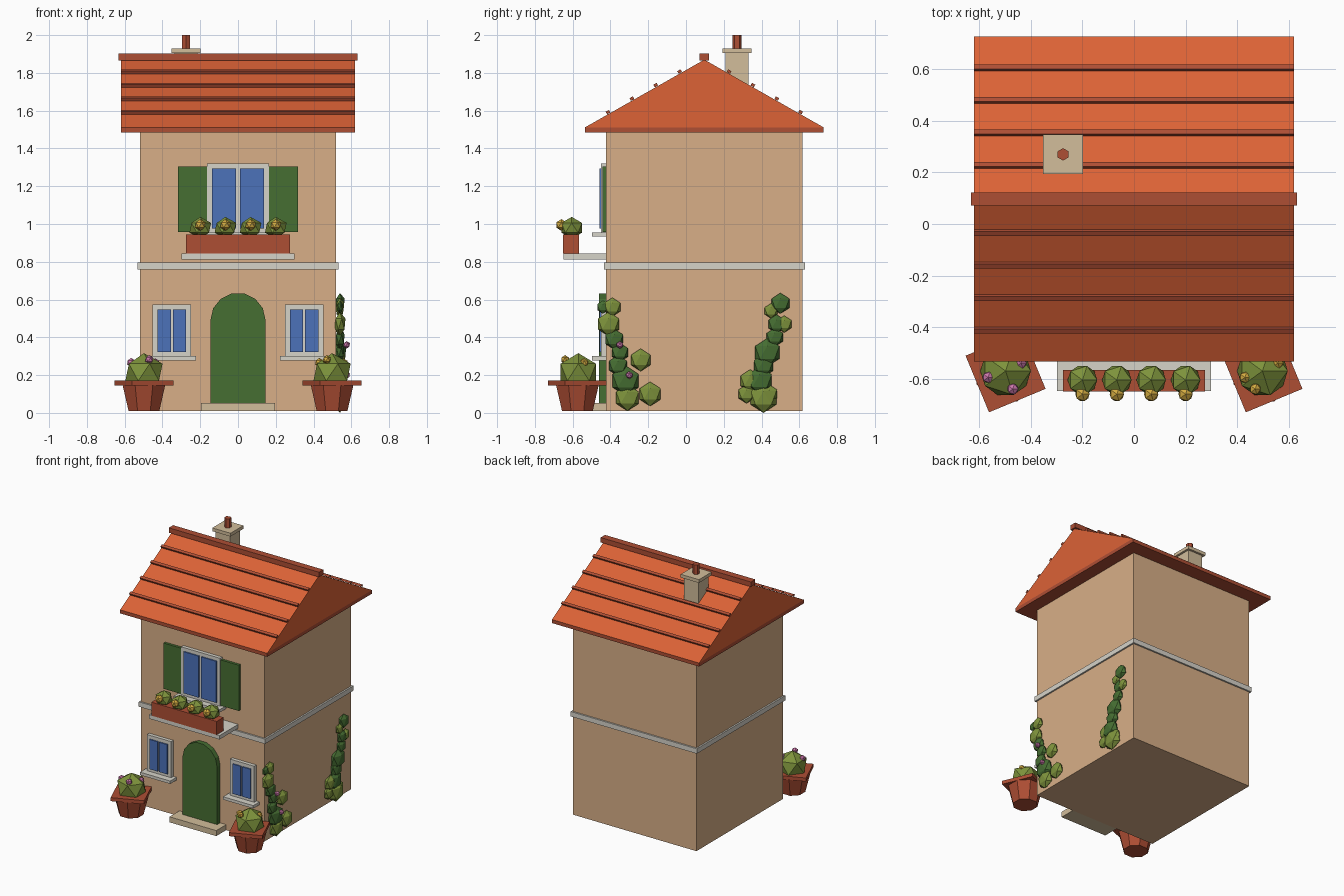
import bpy, bmesh, math
from mathutils import Matrix, Vector

cube = bpy.data.objects.get("Cube")
if cube:
    bpy.data.objects.remove(cube, do_unlink=True)


# ---------- materials ----------
def linear(c):
    c /= 255
    return c / 12.92 if c <= 0.04045 else ((c + 0.055) / 1.055) ** 2.4


def material(name, *rgb):
    m = bpy.data.materials.new(name)
    m.use_nodes = True
    colour = [linear(c) for c in rgb] + [1]
    m.diffuse_color = colour
    m.node_tree.nodes["Principled BSDF"].inputs["Base Color"].default_value = colour
    return m


plaster = material("tan plaster", 216, 175, 135)
tile = material("orange roof tile", 220, 98, 54)
terracotta = material("dark terracotta", 174, 78, 52)
trim = material("pale grey trim", 214, 211, 201)
stone = material("beige stone", 210, 189, 155)
green = material("dark green", 70, 110, 50)
leaf = material("olive leaf", 126, 147, 60)
glass = material("blue glass", 76, 114, 186)
yellow = material("yellow petal", 212, 172, 65)
pink = material("pink petal", 205, 120, 172)


# ---------- shape helpers ----------
def finish(name, bm, mat):
    bmesh.ops.recalc_face_normals(bm, faces=bm.faces)
    mesh = bpy.data.meshes.new(name)
    bm.to_mesh(mesh)
    bm.free()
    mesh.materials.append(mat)
    obj = bpy.data.objects.new(name, mesh)
    bpy.context.collection.objects.link(obj)
    return obj


def box(name, mat, x, y, z, tilt=0):
    """Box between the given (low, high) limits, tilted about x."""
    limits = (x, y, z)
    centre = Vector([(a + b) / 2 for a, b in limits])
    size = [b - a for a, b in limits] + [1]
    bm = bmesh.new()
    turn = Matrix.Rotation(tilt, 4, "X")
    bmesh.ops.create_cube(bm, size=1, matrix=Matrix.Translation(centre) @ turn @ Matrix.Diagonal(size))
    return finish(name, bm, mat)


def prism(name, mat, points, depth):
    """Closed outline pushed along a depth vector."""
    bm = bmesh.new()
    face = bm.faces.new([bm.verts.new(p) for p in points])
    moved = bmesh.ops.extrude_face_region(bm, geom=[face], use_keep_orig=True)["geom"]
    verts = [g for g in moved if isinstance(g, bmesh.types.BMVert)]
    bmesh.ops.translate(bm, verts=verts, vec=depth)
    return finish(name, bm, mat)


def drum(name, mat, x, y, z, sides, low, high, turn=0):
    """Straight or tapered drum between two heights."""
    bm = bmesh.new()
    place = Matrix.Translation((x, y, sum(z) / 2)) @ Matrix.Rotation(turn, 4, "Z")
    bmesh.ops.create_cone(bm, cap_ends=True, segments=sides, radius1=low, radius2=high,
                          depth=z[1] - z[0], matrix=place)
    return finish(name, bm, mat)


def blob(name, mat, place, radius, stretch=(1, 1, 1)):
    """Low-poly ball for leaves and petals."""
    bm = bmesh.new()
    bmesh.ops.create_icosphere(bm, subdivisions=1, radius=radius,
                               matrix=Matrix.Translation(place) @ Matrix.Diagonal((*stretch, 1)))
    return finish(name, bm, mat)


def around(middle, half):
    return (middle - half, middle + half)


# ---------- house body ----------
mid = 0.097
wall = mid - 0.52
box("house_walls", plaster, around(0, 0.52), around(mid, 0.52), (0.01, 1.49))
box("floor_band", trim, around(0, 0.532), around(mid, 0.532), (0.76, 0.797))

# ---------- roof ----------
half, eave, apex = 0.631, 0.0, 1.87
eave = 1.512
box("roof_eaves", terracotta, around(0, 0.62), around(mid, half), (1.485, eave))
prism("roof_gable", tile,
      [(-0.62, mid - half, eave), (-0.62, mid + half, eave), (-0.62, mid, apex)],
      (1.24, 0, 0))
box("roof_ridge", terracotta, around(0, 0.633), around(mid, 0.026), (1.865, 1.902))
slope = math.atan2(apex - eave, half)
for side, label in ((-1, "front"), (1, "back")):
    for row in range(1, 5):
        out = half * row / 5
        y = mid + side * (out + 0.01 * math.sin(slope))
        z = apex - out * math.tan(slope) + 0.01 * math.cos(slope)
        box(f"{label}_tile_rib", terracotta, around(0, 0.62), around(y, 0.01),
            around(z, 0.008), -side * slope)

# ---------- chimney ----------
chimney = (-0.275, 0.27)
box("chimney_stack", stone, around(chimney[0], 0.061), around(chimney[1], 0.061), (1.6, 1.905))
box("chimney_cap", stone, around(chimney[0], 0.077), around(chimney[1], 0.077), (1.905, 1.93))
drum("chimney_flue", terracotta, *chimney, (1.93, 2.0), 6, 0.024, 0.024)


# ---------- windows ----------
def window(name, x, width, low, high, border, bar, ledge):
    box(name + "_frame", trim, around(x, width), (wall - 0.027, wall), (low, high))
    pane = (width - border - bar) / 2
    for side in (-1, 1):
        box(name + "_pane", glass, around(x + side * (bar + pane), pane),
            (wall - 0.036, wall - 0.02), (low + 0.022, high - border))
    box(name + "_sill", trim, around(x, width + ledge), (wall - 0.075, wall), (low - 0.022, low))


for side, label in ((-1, "right"), (1, "left")):
    window(label + "_lower_window", side * 0.35, 0.102, 0.3, 0.575, 0.027, 0.006, 0.025)
    box(label + "_shutter", green, around(side * 0.24, 0.077),
        (wall - 0.02, wall), (0.957, 1.305))
window("upper_window", 0, 0.164, 0.955, 1.32, 0.027, 0.011, 0.03)

# ---------- door and step ----------
arch = [(0.146 * math.cos(math.pi * i / 7), 0.49 + 0.146 * math.sin(math.pi * i / 7))
        for i in range(8)]
outline = [(-0.146, 0.03), (0.146, 0.03)] + arch
prism("front_door", green, [(x, wall, z) for x, z in outline], (0, -0.037, 0))
box("door_step", stone, around(0, 0.197), (wall - 0.12, wall), (0.01, 0.052))

# ---------- balcony flower box ----------
box("balcony_slab", trim, around(0, 0.298), (-0.648, wall), (0.813, 0.843))
box("flower_box", terracotta, around(0, 0.275), (-0.65, -0.567), (0.843, 0.945))
for i in range(4):
    x = -0.2 + i * 0.4 / 3
    blob("flower_box_bush", leaf, (x, -0.605, 0.98), 0.064, (1, 1, 0.9))
    blob("flower_box_bloom", yellow, (x, -0.66, 0.995), 0.031)

# ---------- potted plants beside the door ----------
blooms = [(0.06, 0.036, 0.265), (-0.068, -0.02, 0.267), (0, -0.065, 0.282)]
for side, label, petal in ((-1, "right", pink), (1, "left", yellow)):
    x, y = side * 0.498, -0.575
    drum(label + "_pot", terracotta, x, y, (0.01, 0.147), 8, 0.088, 0.122, math.pi / 8)
    drum(label + "_pot_rim", terracotta, x, y, (0.145, 0.172), 4, 0.168, 0.168, -math.pi / 8)
    blob(label + "_pot_bush", leaf, (x, y + 0.005, 0.215), 0.11, (1, 1, 0.92))
    for dx, dy, z in blooms:
        lean = -0.028 * side if dx == 0 else 0
        blob(label + "_pot_bloom", petal, (x + dx + lean, y + dy, z), 0.024)

# ---------- climbing ivy on the left wall: y, z, radius ----------
front_dark = [(-.44, .56, .035), (-.38, .39, .055), (-.35, .32, .05),
              (-.36, .25, .055), (-.32, .17, .08)]
front_light = [(-.39, .56, .05), (-.41, .47, .065), (-.24, .28, .06),
               (-.31, .08, .07), (-.19, .1, .065)]
back_dark = [(.5, .58, .055), (.48, .47, .05), (.47, .4, .05),
             (.43, .32, .075), (.41, .25, .06), (.39, .17, .075)]
back_light = [(.45, .54, .04), (.52, .47, .045), (.34, .17, .06),
              (.41, .08, .08), (.44, .1, .05), (.32, .1, .05)]
for name, mat, leaves in (("front_ivy", green, front_dark), ("front_ivy", leaf, front_light),
                          ("back_ivy", green, back_dark), ("back_ivy", leaf, back_light)):
    for y, z, radius in leaves:
        blob(name + "_leaf", mat, (0.54, y, z), radius, (0.5, 1, 1))
for y, z in ((-.35, .36), (-.3, .2)):
    blob("ivy_bloom", pink, (0.575, y, z), 0.02)
